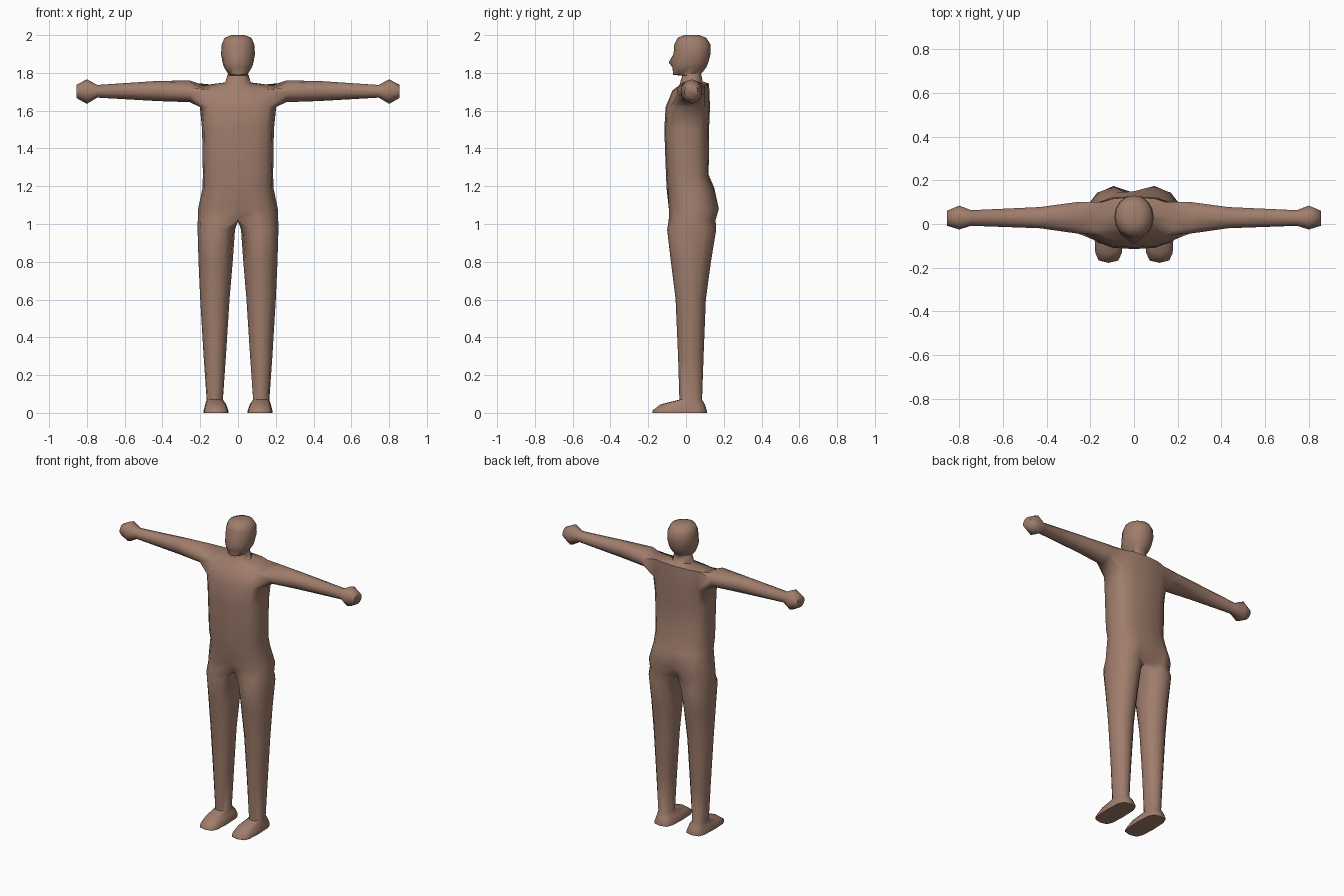
import bpy, bmesh, math

if "Cube" in bpy.data.objects:
    bpy.data.objects.remove(bpy.data.objects["Cube"], do_unlink=True)

skin = bpy.data.materials.new("skin brown")
skin.use_nodes = True
SKIN = (0.35, 0.205, 0.15, 1)
skin.diffuse_color = SKIN
skin.node_tree.nodes["Principled BSDF"].inputs["Base Color"].default_value = SKIN

bm = bmesh.new()
N = 16  # sides of the torso, neck and head


def shaped(v, p):
    return math.copysign(abs(v) ** p, v)


def oval(u0, u1, v0, v1, count, start, p=1.0):
    """Points of a rounded outline inside the box u0..u1, v0..v1."""
    pts = []
    for i in range(count):
        a = start + math.tau * i / count
        pts.append(((u0 + u1) / 2 + (u1 - u0) / 2 * shaped(math.cos(a), p),
                    (v0 + v1) / 2 + (v1 - v0) / 2 * shaped(math.sin(a), p)))
    return pts


def bridge(a, b, skip=()):
    n = len(a)
    for i in range(n):
        if i not in skip:
            j = (i + 1) % n
            bm.faces.new((a[i], a[j], b[j], b[i]))


# Torso, neck and head: z, half width, front y, back y, squareness, rise to the back
TRUNK = [
    (1.02, .213, -.10, .165, .85, 0),
    (1.08, .211, -.10, .183, .85, 0),
    (1.19, .188, -.103, .150, .8, 0),
    (1.26, .186, -.106, .120, .7, 0),
    (1.50, .190, -.115, .122, .7, 0),
    (1.62, .202, -.108, .127, .7, 0),
    (1.725, .192, -.072, .122, .75, .018),
    (1.745, .068, -.035, .088, 1, .01),
    (1.79, .056, -.02, .08, 1, .005),
    (1.795, .052, -.068, .085, .9, .005),
    (1.83, .074, -.072, .108, .9, 0),
    (1.855, .082, -.074, .118, .9, 0),
    (1.90, .090, -.066, .130, .95, 0),
    (1.95, .086, -.062, .130, .95, 0),
    (1.985, .072, -.045, .108, 1, 0),
    (2.0, .035, -.01, .07, 1, 0),
]
ARMPIT, NOSE = 5, 11
FRONT, BACK = 12, 4
ARM_FACES = (14, 15, 0, 1)

rings = []
for z, w, y0, y1, p, rise in TRUNK:
    mid, half = (y0 + y1) / 2, (y1 - y0) / 2
    rings.append([bm.verts.new((x, y, z + rise * (y - mid) / half))
                  for x, y in oval(-w, w, y0, y1, N, 0, p)])
for k in range(len(rings) - 1):
    holes = ARM_FACES + (6, 7, 8, 9) if k == ARMPIT else ()
    bridge(rings[k], rings[k + 1], holes)
bm.faces.new(rings[-1])

# Nose tip, groin hollow and rear cleft
rings[NOSE][FRONT].co.y = -.092
hip = rings[0]
hip[FRONT].co.y = -.045
hip[BACK].co.y = .10
rings[1][FRONT].co.y = -.075
rings[1][BACK].co.y = .142
crotch = [bm.verts.new((0, y, 1.015)) for y in (.065, .03, -.01)]

# Legs and feet: z, inner x, outer x, front y, back y, squareness
LEG = [
    (.97, .016, .214, -.10, .160, .9),
    (.80, .028, .209, -.08, .132, 1),
    (.60, .045, .200, -.055, .105, 1),
    (.30, .064, .182, -.042, .093, 1),
    (.07, .080, .166, -.035, .085, .9),
    (.045, .062, .174, -.135, .100, .65),
    (.012, .051, .182, -.178, .110, .55),
    (0, .051, .182, -.178, .110, .55),
]
# Arms and hands: x, front y, back y, bottom z, top z
ARM = [
    (.255, -.048, .105, 1.645, 1.76),
    (.43, -.022, .08, 1.651, 1.757),
    (.745, -.01, .065, 1.669, 1.736),
    (.80, -.028, .087, 1.636, 1.766),
    (.855, -.01, .063, 1.667, 1.737),
]

for side in (1, -1):
    def own(k):
        """Index on the trunk ring, mirrored for the right side."""
        return k % N if side > 0 else (8 - k) % N

    # The leg starts from half of the hip ring closed by the crotch line
    last = [hip[own(k)] for k in range(-4, 5)] + crotch
    for z, x0, x1, y0, y1, p in LEG:
        ring = [bm.verts.new((side * x, y, z)) for x, y in
                oval(x0, x1, y0, y1, 12, math.radians(-120), p)]
        bridge(last, ring)
        last = ring
    bm.faces.new(last)

    # The arm starts from the open shoulder border
    low, high = rings[ARMPIT], rings[ARMPIT + 1]
    last = [low[own(k)] for k in range(-2, 3)] + [high[own(k)] for k in range(2, -3, -1)]
    for x, y0, y1, z0, z1 in ARM:
        ring = [bm.verts.new((side * x, y, z)) for y, z in
                oval(y0, y1, z0, z1, 10, math.radians(-162))]
        bridge(last, ring)
        last = ring
    bm.faces.new(last)

bmesh.ops.recalc_face_normals(bm, faces=bm.faces)
mesh = bpy.data.meshes.new("body")
bm.to_mesh(mesh)
bm.free()
mesh.materials.append(skin)
body = bpy.data.objects.new("body", mesh)
bpy.context.collection.objects.link(body)

# Smooth skin with crisp sole and hand edges
bpy.ops.object.select_all(action="DESELECT")
body.select_set(True)
bpy.context.view_layer.objects.active = body
bpy.ops.object.shade_smooth_by_angle(angle=math.radians(65))
